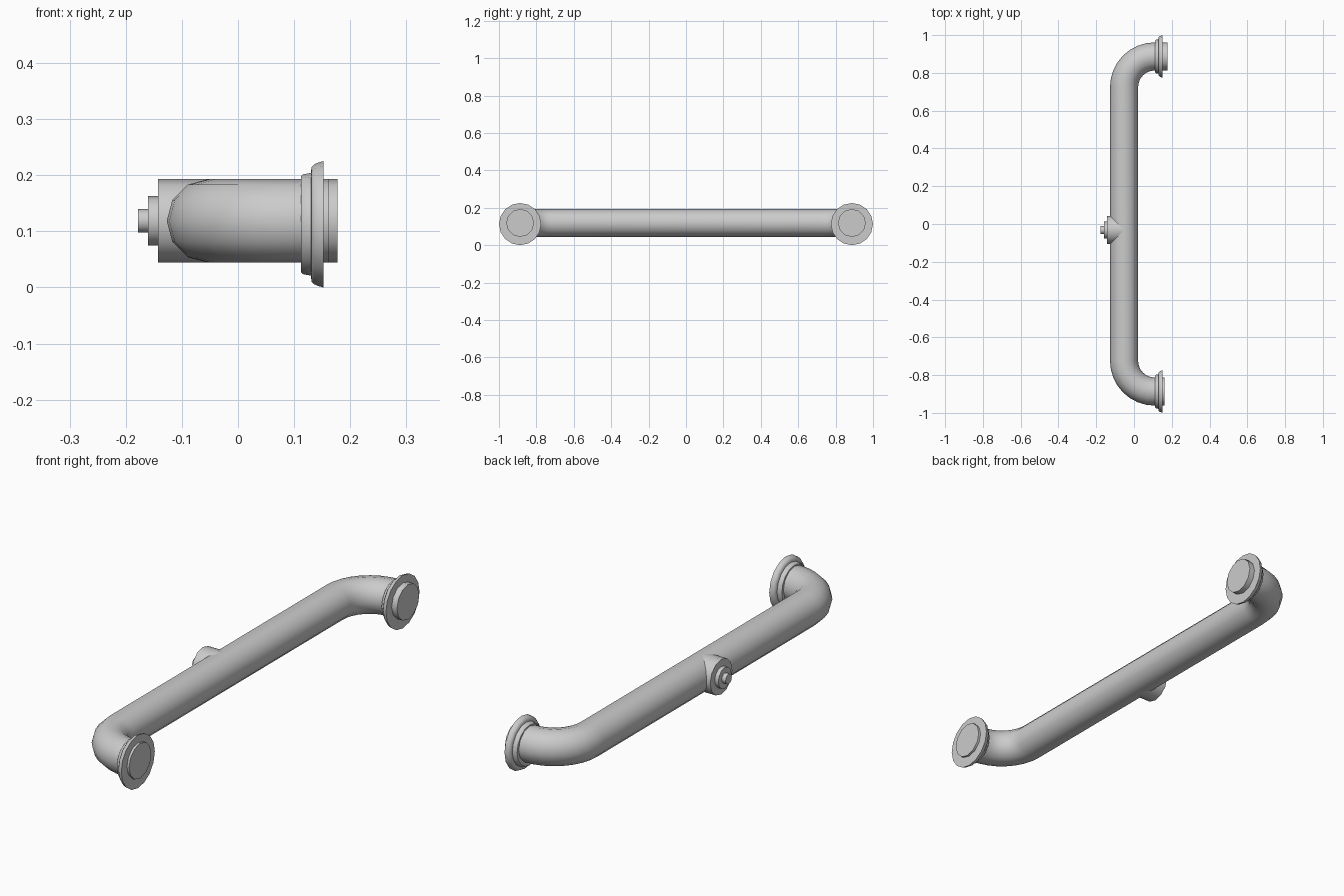
import bpy, bmesh
from math import cos, sin, pi, radians
from mathutils import Vector

cube = bpy.data.objects.get("Cube")
if cube:
    bpy.data.objects.remove(cube)

metal = bpy.data.materials.new("grey_metal")
metal.use_nodes = True
metal.diffuse_color = (0.6, 0.6, 0.6, 1)
metal.node_tree.nodes["Principled BSDF"].inputs["Base Color"].default_value = (0.6, 0.6, 0.6, 1)

UP = Vector((0, 0, 1))


def loft(name, stations, sides):
    """Skin circular rings given as (centre, in-plane direction, radius)."""
    bm = bmesh.new()
    rings = []
    for centre, side, radius in stations:
        angles = [2 * pi * i / sides for i in range(sides)]
        rings.append([bm.verts.new(centre + radius * (side * cos(a) + UP * sin(a)))
                      for a in angles])
    for a, b in zip(rings, rings[1:]):
        for i in range(sides):
            j = (i + 1) % sides
            bm.faces.new((a[i], a[j], b[j], b[i]))
    bm.faces.new(rings[0][::-1])
    bm.faces.new(rings[-1])
    bmesh.ops.recalc_face_normals(bm, faces=bm.faces[:])
    mesh = bpy.data.meshes.new(name)
    bm.to_mesh(mesh)
    bm.free()
    obj = bpy.data.objects.new(name, mesh)
    bpy.context.collection.objects.link(obj)
    mesh.materials.append(metal)
    bpy.ops.object.select_all(action='DESELECT')
    obj.select_set(True)
    bpy.context.view_layer.objects.active = obj
    bpy.ops.object.shade_smooth_by_angle(angle=radians(42))
    return obj


def turned(name, profile, y, z, sides):
    """Revolve (x, radius) pairs about an axis along x."""
    loft(name, [(Vector((x, y, z)), Vector((0, 1, 0)), r) for x, r in profile], sides)


RADIUS, AXIS_X, AXIS_Z = 0.0745, -0.0525, 0.1185
END_Y, BEND, STEPS = 0.887, 0.162, 8

# Main tube: two quarter bends joined by a straight run
front = []
for i in range(STEPS + 1):
    a = pi / 2 * i / STEPS
    centre = Vector((AXIS_X + BEND - BEND * sin(a), -END_Y + BEND - BEND * cos(a), AXIS_Z))
    front.append((centre, Vector((-sin(a), -cos(a), 0)), RADIUS))
back = [(Vector((c.x, -c.y, c.z)), Vector((s.x, -s.y, 0)), r) for c, s, r in reversed(front)]
front_end = (Vector((0.162, -END_Y, AXIS_Z)), Vector((0, -1, 0)), RADIUS)
back_end = (Vector((0.177, END_Y, AXIS_Z)), Vector((0, 1, 0)), RADIUS)
loft("bent_tube", [front_end] + front + back + [back_end], 12)

# Stepped wall flanges at both ends
flange = [(0.112, 0.07), (0.112, 0.085), (0.116, 0.089), (0.13, 0.0915),
          (0.131, 0.102), (0.136, 0.107), (0.143, 0.11), (0.152, 0.1125), (0.152, 0.07)]
for name, y in (("front_flange", -END_Y), ("back_flange", END_Y)):
    turned(name, flange, y, 0.1125, 16)

# Side fitting with a stepped stem
STEM_Y = -0.032
for name, x0, x1, r in (("side_branch", -0.143, AXIS_X, RADIUS),
                        ("branch_collar", -0.16, -0.13, 0.044),
                        ("branch_stem", -0.178, -0.15, 0.021)):
    turned(name, [(x0, r), (x1, r)], STEM_Y, AXIS_Z, 12)
